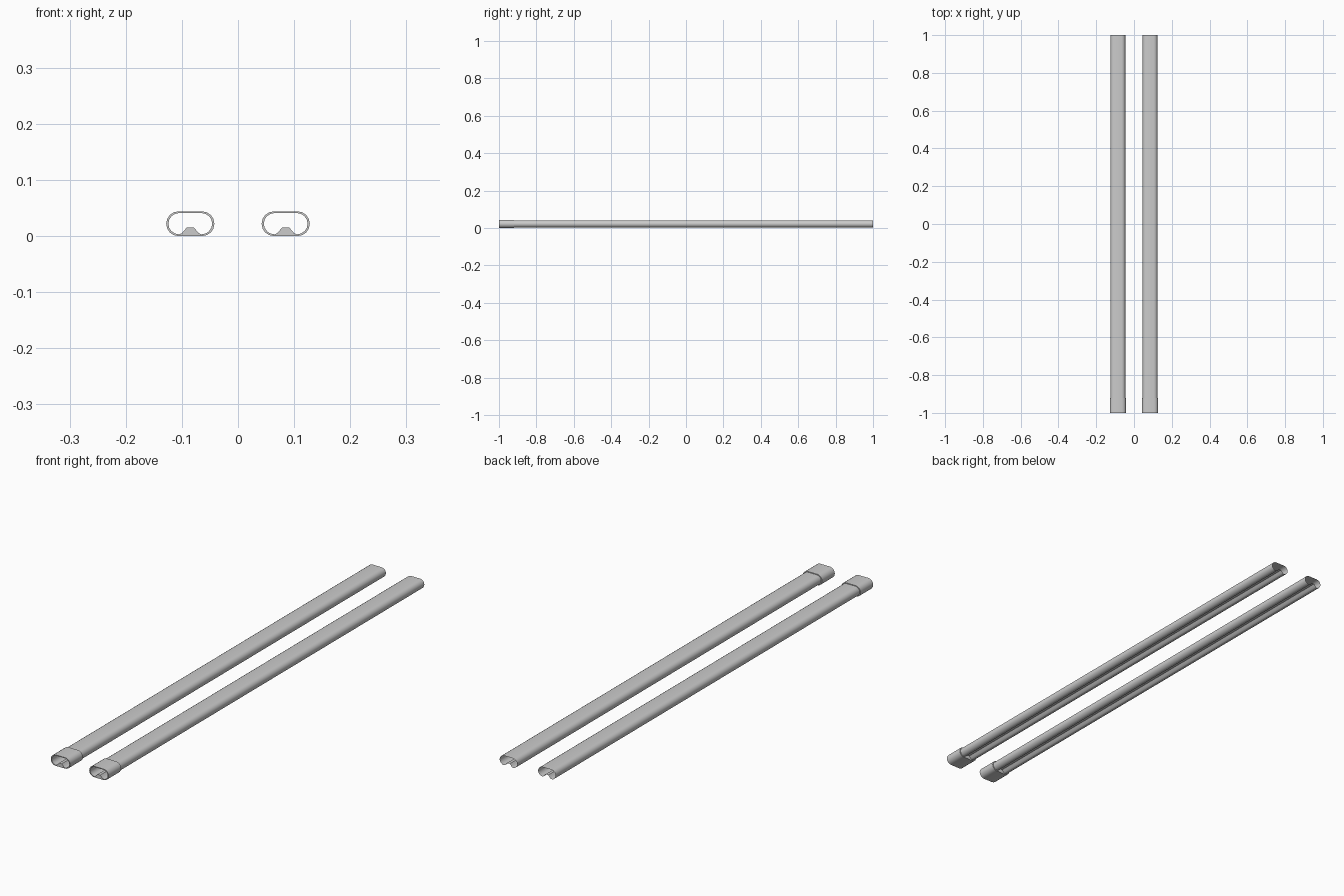
import bpy, bmesh, math

if "Cube" in bpy.data.objects:
    bpy.data.objects.remove(bpy.data.objects["Cube"])

Y_FRONT, Y_COLLAR, Y_BACK = -1.0, -0.92, 1.0
MID_Z = 0.022


def arc(cx, r, start, end, n=8):
    """Points of an arc in the x/z plane, angles in degrees."""
    return [(cx + r * math.cos(math.radians(start + (end - start) * i / n)),
             MID_Z + r * math.sin(math.radians(start + (end - start) * i / n)))
            for i in range(n + 1)]


# rounded outer section of the collar
outer = arc(0.021, 0.022, -90, 90) + arc(-0.021, 0.022, 90, 270)

# inner section with the raised ridge along the floor
ridge = [(-0.015, 0.005), (-0.010, 0.011), (-0.006, 0.0155)]
ridge += [(-x, z) for x, z in reversed(ridge)]
inner = arc(0.020, 0.019, -90, 90) + arc(-0.020, 0.019, 90, 270) + ridge


def add_loop(bm, pts, y):
    vs = [bm.verts.new((x, y, z)) for x, z in pts]
    es = [bm.edges.new((vs[i], vs[(i + 1) % len(vs)])) for i in range(len(vs))]
    return vs, es


def finish(bm, name, x):
    me = bpy.data.meshes.new(name)
    bm.to_mesh(me)
    bm.free()
    ob = bpy.data.objects.new(name, me)
    bpy.context.collection.objects.link(ob)
    ob.location.x = x
    bpy.ops.object.select_all(action='DESELECT')
    ob.select_set(True)
    bpy.context.view_layer.objects.active = ob
    bpy.ops.object.shade_smooth_by_angle(angle=math.radians(35))


def tube_body(name, x):
    # thin open tube, grooved underneath
    bm = bmesh.new()
    a, _ = add_loop(bm, inner, Y_COLLAR)
    b, _ = add_loop(bm, inner, Y_BACK)
    n = len(a)
    for i in range(n):
        j = (i + 1) % n
        bm.faces.new((a[i], a[j], b[j], b[i]))
    for f in bm.faces:
        c = f.calc_center_median()
        f.normal_update()
        # the top must face up and the rest outwards
        if c.z > 0.04 and f.normal.z < 0:
            bmesh.ops.reverse_faces(bm, faces=bm.faces[:])
            break
    finish(bm, name, x)


def tube_collar(name, x):
    # solid sleeve at the front, with the tube section as its hole
    bm = bmesh.new()
    _, e1 = add_loop(bm, outer, Y_FRONT)
    _, e2 = add_loop(bm, inner, Y_FRONT)
    bmesh.ops.triangle_fill(bm, edges=e1 + e2, use_beauty=True, normal=(0, -1, 0))
    front = bm.faces[:]
    res = bmesh.ops.extrude_face_region(bm, geom=front, use_keep_orig=True)
    moved = [g for g in res['geom'] if isinstance(g, bmesh.types.BMVert)]
    bmesh.ops.translate(bm, verts=moved, vec=(0, Y_COLLAR - Y_FRONT, 0))
    bmesh.ops.recalc_face_normals(bm, faces=bm.faces[:])
    finish(bm, name, x)


# matching left and right tubes
for side, x in (("left", -0.085), ("right", 0.085)):
    tube_body(side + "_tube", x)
    tube_collar(side + "_collar", x)
